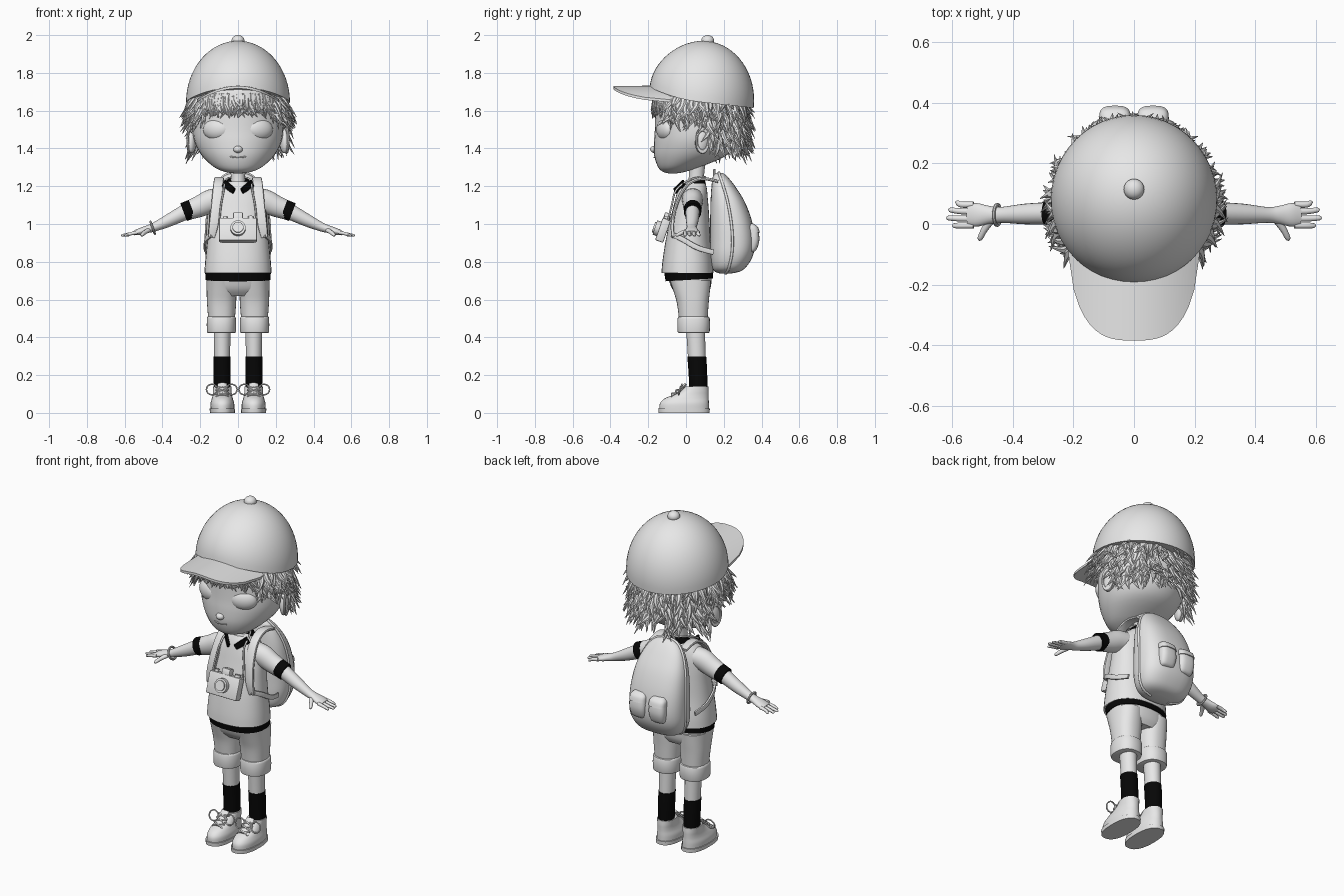
import bpy, bmesh, math, random
from mathutils import Vector, Matrix, Euler

old = bpy.data.objects.get("Cube")
if old:
    bpy.data.objects.remove(old)
random.seed(4)
X, Y, Z = Vector((1, 0, 0)), Vector((0, 1, 0)), Vector((0, 0, 1))
made = []


def material(name, value):
    mat = bpy.data.materials.new(name)
    mat.use_nodes = True
    colour = (value, value, value, 1)
    mat.diffuse_color = colour
    mat.node_tree.nodes["Principled BSDF"].inputs["Base Color"].default_value = colour
    return mat


GREY, BLACK = material("light grey", 0.8), material("black", 0.002)


def finish(name, bm, mat=GREY):
    bmesh.ops.recalc_face_normals(bm, faces=bm.faces)
    mesh = bpy.data.meshes.new(name)
    bm.to_mesh(mesh)
    bm.free()
    mesh.materials.append(mat)
    obj = bpy.data.objects.new(name, mesh)
    bpy.context.collection.objects.link(obj)
    made.append(obj)


def spline(keys, steps):
    out, last = [], len(keys) - 1
    for i in range(last):
        near = [keys[max(0, min(last, i + k))] for k in (-1, 0, 1, 2)]
        for j in range(steps):
            t = j / steps
            out.append([.5 * (2*b + (c-a)*t + (2*a-5*b+4*c-d)*t*t + (3*b-a-3*c+d)*t**3)
                        for a, b, c, d in zip(*near)])
    return out + [list(keys[-1])]


def skin(bm, rings):
    rows = [[bm.verts.new(p) for p in ring] for ring in rings]
    n = len(rows[0])
    for a, b in zip(rows, rows[1:]):
        for i in range(n):
            bm.faces.new((a[i], a[(i+1) % n], b[(i+1) % n], b[i]))
    bm.faces.new(rows[0][::-1])
    bm.faces.new(rows[-1])


def oval(n, power=2):
    for i in range(n):
        a = math.tau * i / n
        yield [math.copysign(abs(v) ** (2 / power), v) for v in (math.cos(a), math.sin(a))]


def loft(name, keys, mat=GREY, x=0, power=2, steps=4, lean=0):
    """Stack of level ovals, each key: height, half width, front, back."""
    rings = []
    for z, w, front, back in spline(keys, steps):
        ring = []
        for c, s in oval(32, power):
            y = (front + back) / 2 + s * (back - front) / 2
            ring.append((x + w * c, y, z + lean * (y - .03)))
        rings.append(ring)
    bm = bmesh.new()
    skin(bm, rings)
    finish(name, bm, mat)


def tube(bm, keys, side=X, flip=1, seg=10, steps=4, power=2):
    """Sweep along a path, each key: x, y, z, half width, half thickness."""
    path = spline(keys, steps)
    pts = [Vector((p[0] * flip, p[1], p[2])) for p in path]
    rings = []
    for i, p in enumerate(pts):
        t = (pts[min(i+1, len(pts)-1)] - pts[max(i-1, 0)]).normalized()
        u = (side - t * side.dot(t)).normalized()
        v = t.cross(u)
        rings.append([p + u * c * path[i][3] + v * s * path[i][4] for c, s in oval(seg, power)])
    skin(bm, rings)


def sweep(name, keys, mat=GREY, **options):
    bm = bmesh.new()
    tube(bm, keys, **options)
    finish(name, bm, mat)


def cord(points, r):
    return [(*p, r, r) for p in points]


def placed(loc, scale=(1, 1, 1), rot=(0, 0, 0)):
    return Matrix.LocRotScale(Vector(loc), Euler(rot), Vector(scale))


def ball(name, loc, scale, mat=GREY, rot=(0, 0, 0)):
    bm = bmesh.new()
    bmesh.ops.create_uvsphere(bm, u_segments=32, v_segments=16, radius=1, matrix=placed(loc, scale, rot))
    finish(name, bm, mat)


def hoop(name, loc, r, thick, rot=(0, 0, 0), scale=(1, 1, 1)):
    bm, n, m = bmesh.new(), 28, 8
    frame = placed(loc, scale, rot)
    grid = [[bm.verts.new(frame @ Vector(((r + thick*d) * c, (r + thick*d) * s, thick*h)))
             for d, h in oval(m)] for c, s in oval(n)]
    for i in range(n):
        for j in range(m):
            a, b, k = grid[i], grid[(i+1) % n], (j+1) % m
            bm.faces.new((a[j], b[j], b[k], a[k]))
    finish(name, bm)


# Head and face
loft("head", [(1.268, .02, -.09, -.05), (1.275, .065, -.12, -.01), (1.30, .125, -.147, .07),
              (1.36, .19, -.168, .21), (1.43, .228, -.17, .27), (1.5, .24, -.165, .285),
              (1.6, .238, -.163, .29), (1.7, .235, -.165, .29), (1.78, .19, -.11, .24)])
loft("neck", [(1.15, .045, 0, .1), (1.25, .038, .015, .095), (1.36, .045, .01, .11)])
ball("nose", (0, -.165, 1.395), (.025, .025, .019))
sweep("mouth", cord([(-.05, -.155, 1.36), (-.02, -.168, 1.353), (.02, -.168, 1.353), (.05, -.155, 1.36)], .004))

# Cap
cap_frame = placed((0, .08, 1.645), (.275, .28, .325), (-.11, 0, 0))
bm = bmesh.new()
bmesh.ops.create_uvsphere(bm, u_segments=48, v_segments=32, radius=1)
bmesh.ops.delete(bm, geom=[v for v in bm.verts if v.co.z < -.001], context='VERTS')
bmesh.ops.holes_fill(bm, edges=bm.edges)
for v in bm.verts:
    v.co.z += .15 * max(0, -v.co.y) ** 2 * (1 - v.co.z)
bm.transform(cap_frame)
finish("cap_dome", bm)
ball("cap_button", (0, .115, 1.971), (.034, .034, .029))
rings = []
for i in range(25):
    u = -.995 + 1.99 * i / 24
    edge = -.06 - .325 * math.sqrt(1 - abs(u) ** 3)
    z = 1.725 - .072 * u * u
    rings.append([(.218*u, -.05, z + .008), (.218*u, edge, z + .006),
                  (.218*u, edge, z - .008), (.218*u, -.05, z - .006)])
bm = bmesh.new()
skin(bm, rings)
finish("cap_brim", bm)

# Hair: tapered locks hanging below the cap
bm = bmesh.new()
for i in range(520):
    a = random.uniform(-math.pi, math.pi)
    turn = abs(a)
    low = 1.68 if turn < .8 else 1.57 if turn < 1.8 else 1.44
    z = random.uniform(low, 1.69)
    n = Vector((math.sin(a), -math.cos(a), 0))
    shrink = 1 - .9 * max(0, 1.5 - z)
    root = Vector((.235 * n.x * shrink, .06 + n.y * (.222 if n.y < 0 else .235) * shrink, z))
    side = n.cross(Z)
    drop = random.uniform(.07, .13)
    out = random.uniform(.02, .08) * (.3 if turn < .9 else 1)
    mid = root + n * out * .5 - Z * drop * .45
    tip = root + n * out - Z * drop + side * random.uniform(-.05, .05)
    tube(bm, [(*root, .017, .009), (*mid, .014, .008), (*tip, .001, .001)], side=side, seg=6, steps=3)
finish("hair_locks", bm)

# Clothes on the body
loft("shirt", [(.74, .178, -.13, .145), (.8, .174, -.125, .142), (.9, .164, -.11, .13),
               (1.0, .155, -.09, .125), (1.08, .15, -.07, .12), (1.14, .14, -.055, .115),
               (1.19, .1, -.04, .11), (1.225, .055, -.02, .1)], power=2.3)
loft("shirt_hem", [(.705, .172, -.108, .142), (.75, .174, -.115, .142)], BLACK, power=2.3, lean=.06)
loft("collar", [(1.185, .085, -.045, .105), (1.225, .06, -.03, .095)], BLACK, lean=.4)
loft("shorts_hips", [(.62, .14, -.04, .11), (.66, .163, -.075, .13), (.73, .168, -.1, .138)], power=2.3)

# Backpack
pack = [(.738, .06, .18, .24), (.75, .115, .15, .29), (.78, .148, .135, .325), (.84, .167, .128, .357),
        (.92, .17, .128, .365), (1.02, .165, .128, .348), (1.12, .15, .13, .31), (1.2, .12, .135, .26),
        (1.25, .08, .142, .22), (1.27, .035, .155, .195)]
loft("backpack", pack, power=2.6)
outline = [(w, (f + b) / 2, z) for z, w, f, b in pack]
outline += [(-x, y, z) for x, y, z in outline[::-1]]
sweep("backpack_piping", cord(outline, .007), side=Y)
hoop("backpack_handle", (0, .15, 1.255), .03, .007, (math.pi / 2, 0, 0))

# Camera hung on the chest
tilt = placed((0, -.122, .967), rot=(-.33, 0, 0))


def camera_box(name, loc, size):
    bm = bmesh.new()
    bmesh.ops.create_cube(bm, size=1, matrix=tilt @ placed(loc, size))
    bmesh.ops.bevel(bm, geom=bm.edges[:], offset=.006, segments=2, affect='EDGES', profile=.5)
    finish(name, bm)


def camera_disc(name, loc, r, depth, rot=(math.pi / 2, 0, 0)):
    bm = bmesh.new()
    bmesh.ops.create_cone(bm, cap_ends=True, segments=32, radius1=r, radius2=r, depth=depth,
                          matrix=tilt @ placed(loc, rot=rot))
    finish(name, bm)


camera_box("camera_body", (0, 0, 0), (.2, .045, .125))
camera_box("camera_viewfinder", (0, 0, .075), (.052, .04, .04))
camera_disc("camera_lens_barrel", (0, -.028, 0), .04, .034)
camera_disc("camera_lens_rim", (0, -.038, 0), .029, .03)
camera_disc("camera_dial", (.068, 0, .066), .016, .02, (0, 0, 0))
camera_disc("camera_shutter", (-.068, 0, .066), .012, .02, (0, 0, 0))
half = [(.098, -.095, 1.02), (.09, -.075, 1.1), (.075, -.052, 1.18), (.065, .02, 1.235)]
sweep("camera_strap", cord(half + [(0, .1, 1.25)] + [(-x, y, z) for x, y, z in half[::-1]], .005), side=Y)

# Everything that comes in pairs
for s, label in ((1, "left_"), (-1, "right_")):
    ball(label + "eye", (s * .113, -.108, 1.5), (.076, .043, .058), rot=(0, 0, s * .4))
    sweep(label + "brow", cord([(.06, -.158, 1.615), (.12, -.137, 1.632), (.185, -.085, 1.61)], .006), flip=s)
    ball(label + "ear", (s * .243, .085, 1.44), (.022, .037, .066), rot=(-.15, 0, s * .3))
    hoop(label + "ear_rim", (s * .257, .087, 1.442), .033, .007, (0, math.pi / 2, s * .3), (1.8, 1, 1))
    sweep(label + "collar_flap", [(.075, -.01, 1.215, .022, .008), (.022, -.058, 1.175, .016, .007)],
          BLACK, side=Z, flip=s, power=4)

    # Arm and hand
    sweep(label + "sleeve", [(.07, .035, 1.135, .06, .055), (.14, .035, 1.122, .055, .062),
                             (.2, .035, 1.095, .05, .057), (.262, .035, 1.072, .045, .05)],
          side=Y, flip=s, seg=24)
    sweep(label + "sleeve_band", [(.243, .035, 1.08, .047, .051), (.288, .035, 1.063, .046, .05)],
          BLACK, side=Y, flip=s, seg=24)
    sweep(label + "arm", [(.27, .035, 1.068, .038, .042), (.36, .033, 1.022, .034, .034),
                          (.44, .03, .985, .026, .024), (.48, .03, .972, .03, .02),
                          (.52, .03, .96, .039, .018), (.55, .03, .952, .034, .012)], side=Y, flip=s, seg=20)
    bm = bmesh.new()
    for y, tip in ((-.005, .6), (.018, .618), (.042, .612), (.064, .59)):
        tube(bm, [(.53, y, .956, .01, .01), (.57, y, .948, .01, .009),
                  (tip - .006, y * 1.1, .94, .008, .007), (tip, y * 1.1, .938, .003, .003)], side=Y, flip=s)
    tube(bm, [(.475, .01, .967, .014, .012), (.495, -.02, .954, .011, .011),
              (.508, -.046, .942, .009, .009), (.512, -.054, .938, .003, .003)], flip=s)
    finish(label + "fingers", bm)

    # Pack straps and pockets
    sweep(label + "strap", [(.1, .17, 1.225, .025, .008), (.1, .08, 1.24, .026, .009),
                            (.105, 0, 1.2, .027, .009), (.115, -.052, 1.1, .027, .009),
                            (.128, -.072, 1.0, .025, .009), (.14, -.068, .93, .018, .008)], flip=s, power=4)
    sweep(label + "strap_lower", [(.14, -.075, .945, .014, .006), (.168, -.02, .92, .014, .006),
                                  (.176, .06, .875, .014, .006), (.16, .145, .85, .014, .006)],
          side=Z, flip=s, power=4)
    loft(label + "pocket", [(.85, .025, .32, .35), (.862, .043, .31, .372), (.91, .051, .31, .388),
                            (.96, .048, .31, .384), (.985, .04, .31, .37)], x=s * .063, power=3)
    loft(label + "pocket_flap", [(.955, .052, .31, .391), (.985, .048, .31, .38), (1.003, .03, .31, .355)],
         x=s * .063, power=3)

    # Leg and sock
    loft(label + "shorts_leg", [(.7, .08, -.085, .132), (.64, .079, -.065, .126), (.58, .077, -.048, .12),
                                (.49, .07, -.036, .114)], x=s * .087, power=2.3)
    loft(label + "shorts_cuff", [(.424, .073, -.04, .12), (.434, .077, -.045, .126), (.498, .077, -.045, .126),
                                 (.51, .072, -.038, .118)], x=s * .088, power=2.3, steps=2)
    loft(label + "shin", [(.1, .04, .02, .11), (.3, .042, .01, .104), (.45, .045, 0, .1)], x=s * .084)
    loft(label + "sock", [(.12, .044, .018, .113), (.22, .045, .013, .112), (.298, .045, .007, .107)],
         BLACK, x=s * .084)

    # Shoe and laces
    loft(label + "sole", [(0, .066, -.145, .125), (.022, .067, -.147, .126)], x=s * .083, power=2.4, steps=1)
    loft(label + "shoe", [(.02, .063, -.141, .121), (.05, .063, -.138, .121), (.075, .056, -.115, .12),
                          (.095, .051, -.07, .12), (.115, .049, -.03, .12), (.14, .048, 0, .118)],
         x=s * .083, power=2.2)
    sweep(label + "tongue", [(.083, -.075, .09, .026, .01), (.083, -.035, .118, .028, .01),
                             (.083, 0, .155, .024, .008)], flip=s)
    bm = bmesh.new()
    for y, z in ((-.075, .095), (-.052, .113), (-.03, .13)):
        for d in (-.034, .034):
            tube(bm, cord([(.083 - d, y, z - .008), (.083, y, z + .008), (.083 + d, y + .02, z + .006)], .004),
                 side=Y, flip=s)
    finish(label + "laces", bm)
    for d in (-.052, .052):
        hoop(label + "lace_loop", (s * .086 + d, -.03, .124), .029, .004, (math.pi / 2 - .3, 0, 0))

hoop("bracelet", (-.452, .03, .98), .034, .006, (0, math.pi / 2 - .35, 0))

# Smooth shading with crisp edges
for obj in bpy.context.selected_objects:
    obj.select_set(False)
for obj in made:
    obj.select_set(True)
bpy.context.view_layer.objects.active = made[0]
bpy.ops.object.shade_smooth_by_angle(angle=math.radians(40))
